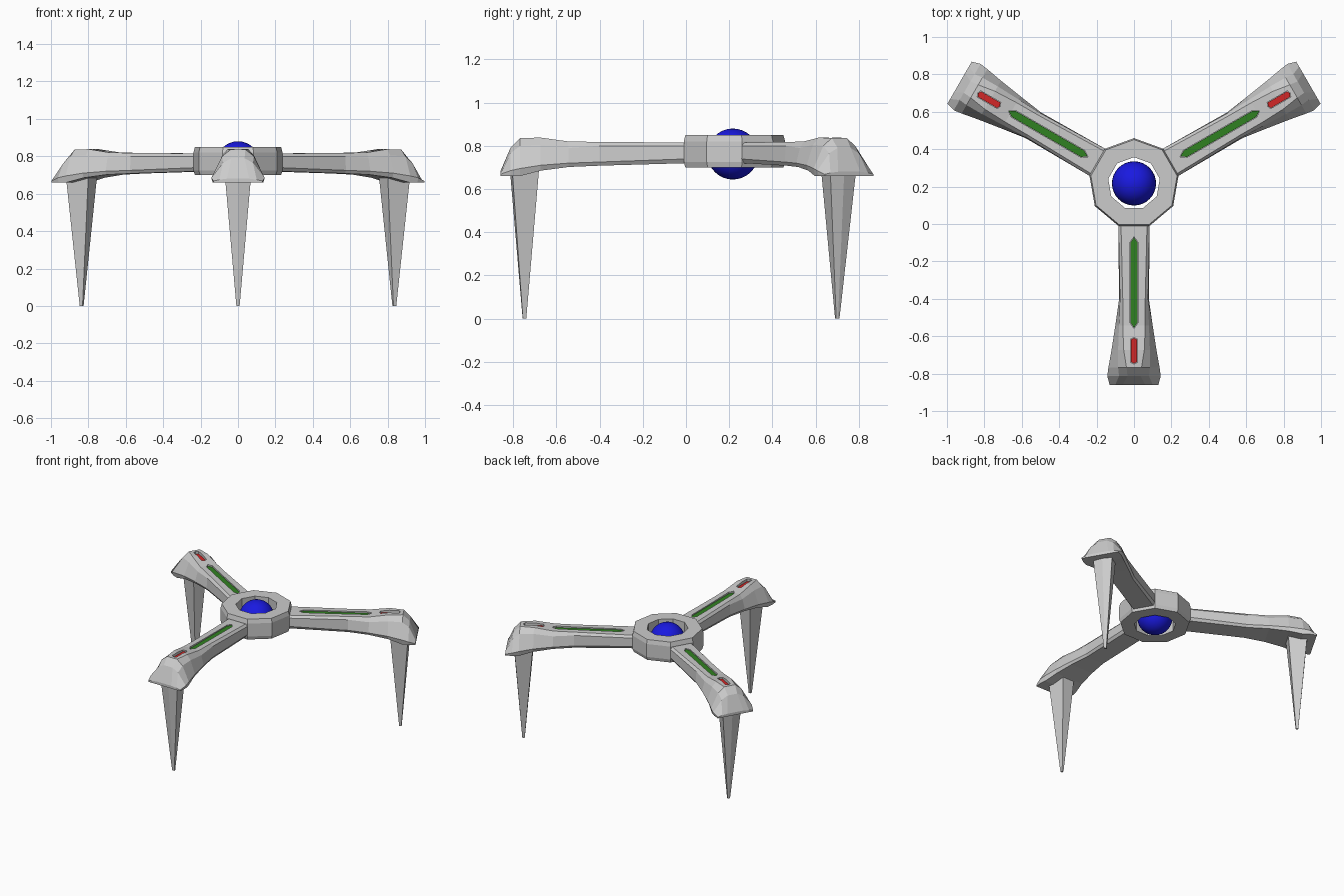
import bpy, bmesh
from math import radians, sin, cos, pi

if "Cube" in bpy.data.objects:
    bpy.data.objects.remove(bpy.data.objects["Cube"])

CY = 0.217  # hub centre along y


def material(name, rgb):
    m = bpy.data.materials.new(name)
    m.diffuse_color = (*rgb, 1)
    m.use_nodes = True
    m.node_tree.nodes["Principled BSDF"].inputs["Base Color"].default_value = m.diffuse_color
    return m


blue = material("blue", (0.01, 0.01, 0.75))
green = material("green", (0.03, 0.22, 0.015))
red = material("red", (0.65, 0.02, 0.02))


def loft(name, rings, angle=0, mat=None, closed=False):
    """Skin a list of equal-length point rings; cap the ends unless closed."""
    bm = bmesh.new()
    vs = [[bm.verts.new(p) for p in ring] for ring in rings]
    n = len(rings[0])
    pairs = list(zip(vs, vs[1:])) + ([(vs[-1], vs[0])] if closed else [])
    for a, b in pairs:
        for i in range(n):
            j = (i + 1) % n
            bm.faces.new((a[i], a[j], b[j], b[i]))
    if not closed:
        bm.faces.new(vs[0])
        bm.faces.new(vs[-1])
    bmesh.ops.recalc_face_normals(bm, faces=bm.faces)
    me = bpy.data.meshes.new(name)
    bm.to_mesh(me)
    bm.free()
    ob = bpy.data.objects.new(name, me)
    bpy.context.collection.objects.link(ob)
    ob.location.y = CY
    ob.rotation_euler.z = radians(angle)
    if mat:
        me.materials.append(mat)
    return ob


def slot(name, r0, r1, w, z0, z1, tip, angle, mat=None):
    """Long hexagonal bar lying along the arm."""
    o = [(r0, 0), (r0 + tip, -w), (r1 - tip, -w), (r1, 0), (r1 - tip, w), (r0 + tip, w)]
    return loft(name, [[(x, y, z) for x, y in o] for z in (z0, z1)], angle, mat)


# Nine-sided hub ring with a slight bulge at mid height
profile = [(0.14, 0.70), (0.234, 0.70), (0.242, 0.725), (0.242, 0.82), (0.234, 0.85), (0.14, 0.85)]
loft("hub_ring", [[(r * cos(pi / 2 + k * 2 * pi / 9), r * sin(pi / 2 + k * 2 * pi / 9), z)
                   for k in range(9)] for r, z in profile], closed=True)

# Core ball
bpy.ops.mesh.primitive_uv_sphere_add(segments=32, ring_count=16, radius=0.118,
                                     location=(0, CY, 0.762))
ball = bpy.context.object
ball.name = "core_ball"
ball.data.materials.append(blue)
bpy.ops.object.shade_smooth()

# Arm stations: distance, then half-section (width, height) from top to bottom
stations = [
    (0.200, (0.070, 0.815), (0.084, 0.800), (0.084, 0.740), (0.070, 0.720)),
    (0.620, (0.060, 0.818), (0.075, 0.800), (0.080, 0.725), (0.070, 0.708)),
    (0.760, (0.060, 0.820), (0.080, 0.790), (0.100, 0.720), (0.090, 0.702)),
    (0.890, (0.055, 0.838), (0.085, 0.805), (0.120, 0.710), (0.110, 0.685)),
    (0.985, (0.040, 0.836), (0.085, 0.800), (0.137, 0.695), (0.130, 0.660)),
    (1.030, (0.035, 0.790), (0.080, 0.765), (0.143, 0.685), (0.135, 0.660)),
    (1.077, (0.060, 0.680), (0.100, 0.675), (0.130, 0.668), (0.130, 0.660)),
]
arm_rings = [[(r, w, z) for w, z in half] + [(r, -w, z) for w, z in reversed(half)]
             for r, *half in stations]

# Leg section: outer side slightly folded, inner side narrower
leg_section = [(0.065, 0), (0.055, 0.067), (-0.065, 0.045), (-0.065, -0.045), (0.055, -0.067)]


def leg_ring(z, s):
    return [(0.965 + x * s, y * s, z) for x, y in leg_section]


for side, a in (("front", -90), ("right", 30), ("left", 150)):
    arm = loft(side + "_arm", arm_rings, a)
    loft(side + "_leg", [leg_ring(0, 0.13), leg_ring(0.70, 1.05)], a)

    # Recessed slots with coloured inlays
    for label, r0, r1, w, floor, tip, mat in (("green_strip", 0.285, 0.775, 0.021, 0.806, 0.03, green),
                                              ("red_light", 0.825, 0.965, 0.019, 0.816, 0.008, red)):
        cutter = slot(f"{side}_{label}_cutter", r0, r1, w, floor - 0.01, 0.9, tip, a)
        cutter.hide_render = True
        cutter.hide_set(True)
        cutter.display_type = 'WIRE'
        mod = arm.modifiers.new(label, 'BOOLEAN')
        mod.operation = 'DIFFERENCE'
        mod.object = cutter
        slot(f"{side}_{label}", r0 + 0.002, r1 - 0.002, w - 0.002, floor - 0.012, floor + 0.004, tip, a, mat)
